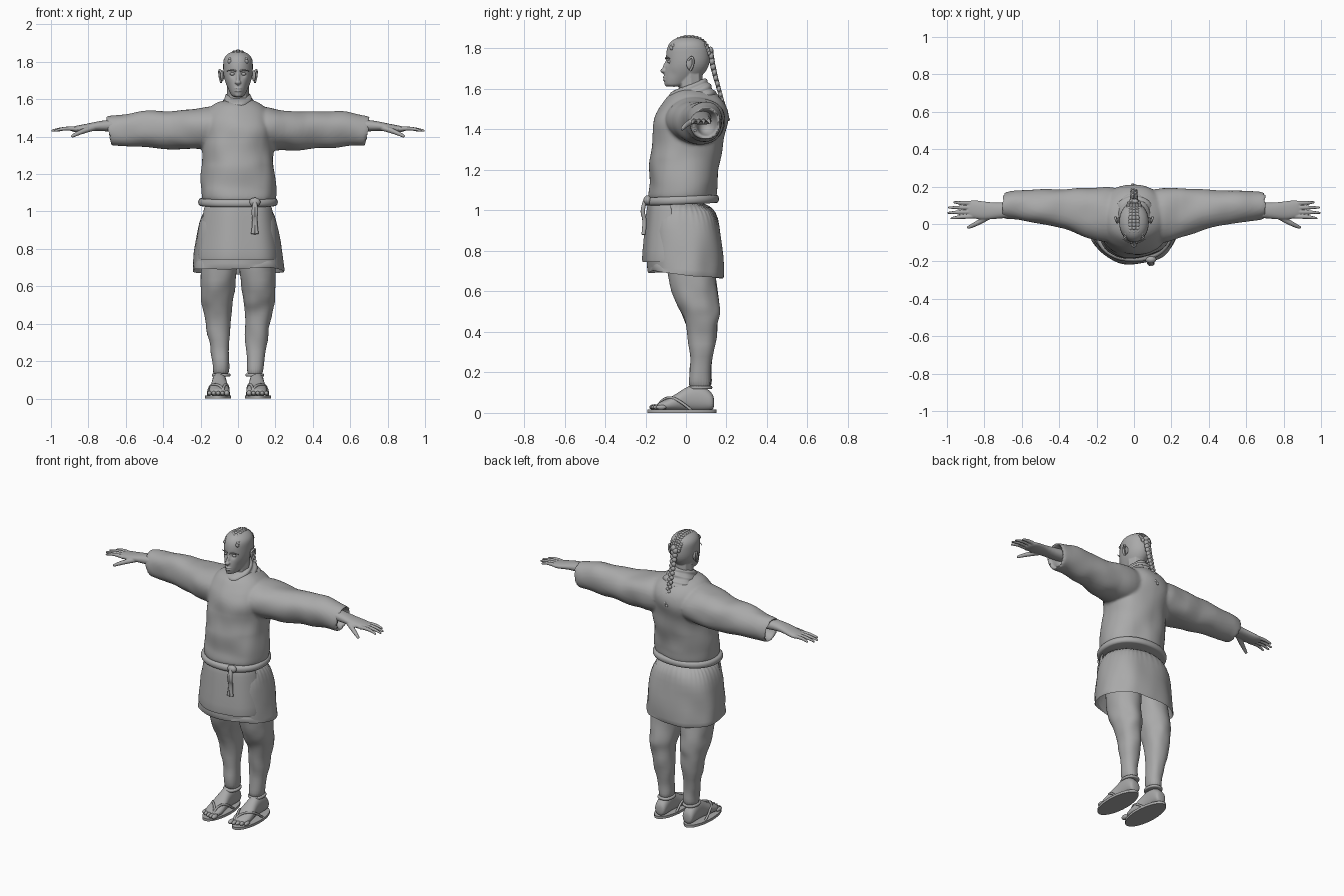
import bpy, bmesh
from math import sin, cos, pi, radians, copysign
from mathutils import Vector, Matrix, noise

if "Cube" in bpy.data.objects:
    bpy.data.objects.remove(bpy.data.objects["Cube"])

grey = bpy.data.materials.new("plain_grey")
grey.use_nodes = True
tone = (.4, .4, .4, 1)
grey.diffuse_color = tone
grey.node_tree.nodes["Principled BSDF"].inputs["Base Color"].default_value = tone


def add_object(name, data):
    ob = bpy.data.objects.new(name, data)
    bpy.context.collection.objects.link(ob)
    return ob


def add_mesh(name, bm):
    bmesh.ops.recalc_face_normals(bm, faces=bm.faces)
    mesh = bpy.data.meshes.new(name)
    bm.to_mesh(mesh)
    bm.free()
    return add_object(name, mesh)


def activate(*obs):
    bpy.ops.object.select_all(action='DESELECT')
    for ob in obs:
        ob.select_set(True)
    bpy.context.view_layer.objects.active = obs[0]


def finish(ob, subdiv=0, mirror=False, voxel=0, smooth=0):
    """Apply the usual modifiers, smooth shading and the colour."""
    activate(ob)
    if ob.type == 'CURVE':
        bpy.ops.object.convert(target='MESH')
    if subdiv:
        ob.modifiers.new("Subdivision", 'SUBSURF').levels = subdiv
    if mirror:
        ob.modifiers.new("Mirror", 'MIRROR').use_mirror_merge = False
    if voxel:
        remesh = ob.modifiers.new("Remesh", 'REMESH')
        remesh.mode, remesh.voxel_size = 'VOXEL', voxel
    if smooth:
        ob.modifiers.new("Smooth", 'SMOOTH').iterations = smooth
    bpy.ops.object.convert(target='MESH')
    bpy.ops.object.shade_smooth_by_angle(angle=radians(60))
    ob.data.materials.clear()
    ob.data.materials.append(grey)
    return ob


def join(*obs):
    activate(*obs)
    bpy.ops.object.join()
    return obs[0]


def loft(name, axis, rings, power=2.2, sides=24, lean=0, wave=0):
    """Skin rings (position, centre and radius, centre and radius) along an axis."""
    order = {'z': 'xyz', 'x': 'yzx', 'y': 'xzy'}[axis]
    bm, loops = bmesh.new(), []
    for n, (t, u, ru, v, rv) in enumerate(rings):
        loop = []
        for i in range(sides):
            a = 2 * pi * i / sides
            c, s = [copysign(abs(f) ** (2 / power), f) for f in (cos(a), sin(a))]
            k = 1 + wave * n / len(rings) * sin(7 * a + 1)
            p = Vector()
            for letter, value in zip(order, (u + ru * c * k, v + rv * s * k, t + lean * rv * s)):
                setattr(p, letter, value)
            loop.append(bm.verts.new(p))
        loops.append(loop)
    for lower, upper in zip(loops, loops[1:]):
        for i in range(sides):
            j = (i + 1) % sides
            bm.faces.new((lower[i], lower[j], upper[j], upper[i]))
    bm.faces.new(loops[0])
    bm.faces.new(loops[-1])
    return add_mesh(name, bm)


def band(name, z, u, ru, v, rv, thick, height, lean=0):
    """Rounded flat band wrapped around an upright part."""
    turns = [pi * i / 6 - pi / 2 for i in range(7)]
    rings = [(z + height * sin(a), u, ru + thick * cos(a), v, rv + thick * cos(a)) for a in turns]
    return loft(name, 'z', rings, sides=40, lean=lean)


def blob(name, centre, size, turn=0, axis='Z'):
    bm = bmesh.new()
    place = Matrix.Translation(centre) @ Matrix.Rotation(radians(turn), 4, axis) @ Matrix.Diagonal((*size, 1))
    bmesh.ops.create_uvsphere(bm, u_segments=16, v_segments=10, radius=1, matrix=place)
    return add_mesh(name, bm)


def cord(name, points, radius, tip=1):
    """Round cord through points, narrowing to its tip."""
    curve = bpy.data.curves.new(name, 'CURVE')
    curve.dimensions, curve.bevel_depth, curve.bevel_resolution = '3D', radius, 2
    curve.use_fill_caps, curve.resolution_u = True, 6
    spline = curve.splines.new('NURBS')
    spline.points.add(len(points) - 1)
    for point, co in zip(spline.points, points):
        point.co = (*co, 1)
    spline.points[-1].radius = tip
    spline.order_u, spline.use_endpoint_u = 3, True
    return add_object(name, curve)


def push(ob, centre, radius, offset):
    """Soft push on both sides of the face."""
    for v in ob.data.vertices:
        p = Vector((abs(v.co.x), v.co.y, v.co.z))
        v.co += Vector(offset) * 2 ** (-((p - Vector(centre)).length / radius) ** 2)


def crumple(ob, amount, scale):
    """Uneven cloth surface."""
    normals = [v.normal.copy() for v in ob.data.vertices]
    for v, normal in zip(ob.data.vertices, normals):
        v.co += normal * noise.noise(v.co * scale) * amount


# Tunic body and hollow sleeves, fused into one cloth surface
body = loft("tunic", 'z', [
    (1.03, 0, .2, -.02, .16), (1.08, 0, .2, -.02, .17), (1.2, 0, .2, -.01, .17), (1.35, 0, .19, .01, .18),
    (1.45, 0, .2, .03, .19), (1.54, 0, .17, .04, .16), (1.6, 0, .08, .03, .1)])
sleeve = loft("sleeve", 'x', [
    (0, .04, .15, 1.45, .12), (.2, .05, .15, 1.44, .11), (.35, .08, .11, 1.43, .1), (.5, .09, .09, 1.44, .1),
    (.7, .1, .07, 1.43, .08), (.7, .1, .06, 1.43, .07), (.6, .1, .04, 1.43, .04)], lean=.2)
finish(body, 2)
finish(sleeve, 2, mirror=True)
tunic = finish(join(body, sleeve), voxel=.009, smooth=4)
crumple(tunic, .012, 8)

# Skirt of the tunic, open underneath, with a front flap
skirt = finish(loft("skirt", 'z', [
    (1.06, 0, .19, -.01, .16), (.9, 0, .22, 0, .18), (.67, 0, .25, 0, .19), (.67, 0, .24, 0, .18),
    (.95, 0, .18, 0, .15)], 2.4, 40, -.08, .03), 2)
crumple(skirt, .01, 8)
bm = bmesh.new()
rows = []
for f in (0, .3, .6, 1):
    angles = [radians(d) for d in range(-75, 80, 10)]
    rows.append([bm.verts.new(((.19 + .04 * f) * sin(a), .005 * sin(6 * a) - (.19 + .03 * f) * cos(a) ** .7,
                               1.04 - .3 * f)) for a in angles])
for upper, lower in zip(rows, rows[1:]):
    for i in range(len(upper) - 1):
        bm.faces.new((upper[i], upper[i + 1], lower[i + 1], lower[i]))
flap = add_mesh("front_flap", bm)
flap.modifiers.new("Thickness", 'SOLIDIFY').thickness = .01
finish(flap, 1)

# Belt, knot and hanging ends
finish(band("belt", 1.05, 0, .2, -.02, .17, .013, .02, .04))
finish(blob("belt_knot", (.09, -.19, 1.05), (.03, .02, .024)))
for side in (-1, 1):
    x = .09 + side * .01
    finish(cord("belt_end", [(.09, -.2, 1.05), (x, -.22, 1), (.09, -.2, .95), (x, -.21, .88)], .011))

# Draped cowl with soft folds
folds = [(1.62 - .12 * f, 0, .06 + .08 * f + .006 * sin(20 * f), .01, .08 + .08 * f + .006 * sin(20 * f))
         for f in [i / 12 for i in range(13)]]
cowl = finish(loft("cowl", 'z', folds, 2, lean=.4), 1)
crumple(cowl, .01, 14)

# Head with neck, nose and lips fused, then softly shaped
head = finish(loft("head", 'z', [
    (1.61, 0, .03, -.06, .04), (1.63, 0, .04, -.04, .07), (1.67, 0, .06, -.01, .1), (1.72, 0, .08, .01, .11),
    (1.78, 0, .08, .01, .11), (1.82, 0, .08, .01, .1), (1.85, 0, .05, .01, .07), (1.86, 0, .01, .01, .02)], 2), 2)
features = [cord("neck", [(0, .03, 1.5), (0, .02, 1.7)], .06),
            blob("nose_bridge", (0, -.1, 1.71), (.01, .014, .04), -20, 'X'),
            blob("nose_tip", (0, -.11, 1.69), (.017, .017, .012)),
            blob("chin", (0, -.09, 1.625), (.02, .016, .014))]
features += [blob("lip", (0, -.1, z), (.022, .015, .006)) for z in (1.645, 1.658)]
for part in features:
    finish(part)
head = finish(join(head, *features), voxel=.0035, smooth=4)
push(head, (.03, -.1, 1.735), .014, (0, .014, 0))
push(head, (.06, -.07, 1.67), .02, (0, .006, 0))
finish(blob("eyes", (.03, -.08, 1.735), (.013, .012, .009)), mirror=True)
finish(cord("eyebrows", [(.01, -.1, 1.75), (.03, -.1, 1.76), (.06, -.08, 1.75)], .004, .4), mirror=True)
finish(blob("ears", (.085, .02, 1.725), (.009, .02, .03), 20), mirror=True)
finish(cord("ear_rims", [(.09, .01, 1.74), (.1, .03, 1.77), (.1, .04, 1.72), (.09, .02, 1.69)], .006), mirror=True)

# Tight braids over the crown and a long braid down the back
for lane in range(-2, 3):
    for i in range(15):
        a = radians(30 + i * 10)
        spot = (.022 * lane * (1 - .03 * i), .015 - .1 * cos(a), 1.765 + (.093 - .005 * lane ** 2) * sin(a))
        finish(blob("crown_braid", spot, (.012, .013, .009), i * 10 - 60, 'X'))
for i in range(26):
    f, sway = i / 25, (-1) ** i
    r = .019 - .01 * f
    spot = (.006 * sway, .12 + .09 * f ** 1.3, 1.79 - .34 * f)
    finish(blob("back_braid", spot, (r, r * .8, r), 25 * sway, 'Y'))

# Forearms, palms, fingers and thumbs
arm = finish(loft("hands", 'x', [
    (.55, .09, .05, 1.46, .04), (.72, .07, .04, 1.46, .03), (.8, .07, .05, 1.45, .02),
    (.86, .08, .05, 1.44, .02), (.9, .08, .04, 1.44, .01)]), 2)
digits = [cord("thumb", [(.76, .05, 1.45), (.84, 0, 1.43), (.89, -.02, 1.4)], .016, .5)]
for i in range(4):
    y, tip = .04 + .024 * i, 1 - .012 * (i - 1.3) ** 2
    digits.append(cord("finger", [(.86, y, 1.44), (.93, y, 1.45), (tip, y + .005 * (i - 2), 1.43)], .012, .5))
for part in digits:
    finish(part)
finish(join(arm, *digits), mirror=True, voxel=.004, smooth=2)

# Trousers gathered below the knee and tied at the ankle
legs = finish(loft("trousers", 'z', [
    (.95, .1, .09, .01, .12), (.7, .1, .1, .02, .12), (.56, .11, .09, .05, .11), (.5, .11, .08, .07, .1),
    (.45, .11, .07, .08, .08), (.3, .1, .06, .08, .06), (.2, .09, .04, .07, .05), (.11, .09, .05, .07, .06)]),
    2, mirror=True)
crumple(legs, .008, 12)
finish(band("ankle_ties", .125, .09, .045, .07, .055, .005, .008), mirror=True)

# Feet and toes
finish(loft("feet", 'y', [
    (.14, .1, .03, .05, .03), (.12, .1, .04, .06, .05), (.06, .1, .04, .08, .07), (0, .1, .04, .07, .06),
    (-.08, .1, .06, .04, .03), (-.15, .1, .05, .03, .02)]), 2, mirror=True)
for i in range(5):
    r = .015 if i == 0 else .012
    finish(blob("toes", (.06 + .023 * i, .002 * i * i - .155, .028), (r, .026, r)), mirror=True)

# Sandals: flat soles with crossing straps
bm = bmesh.new()
bmesh.ops.create_cone(bm, cap_ends=True, segments=32, radius1=1, radius2=1, depth=.016,
                      matrix=Matrix.Translation((.107, -.02, .008)) @ Matrix.Diagonal((.07, .17, 1, 1)))
finish(add_mesh("sandal_soles", bm), mirror=True)
for x in (.05, .16):
    finish(cord("sandal_straps", [(.08, -.14, .03), (.08, -.12, .07), (x, -.05, .08), (x, .03, .01)], .007), mirror=True)
